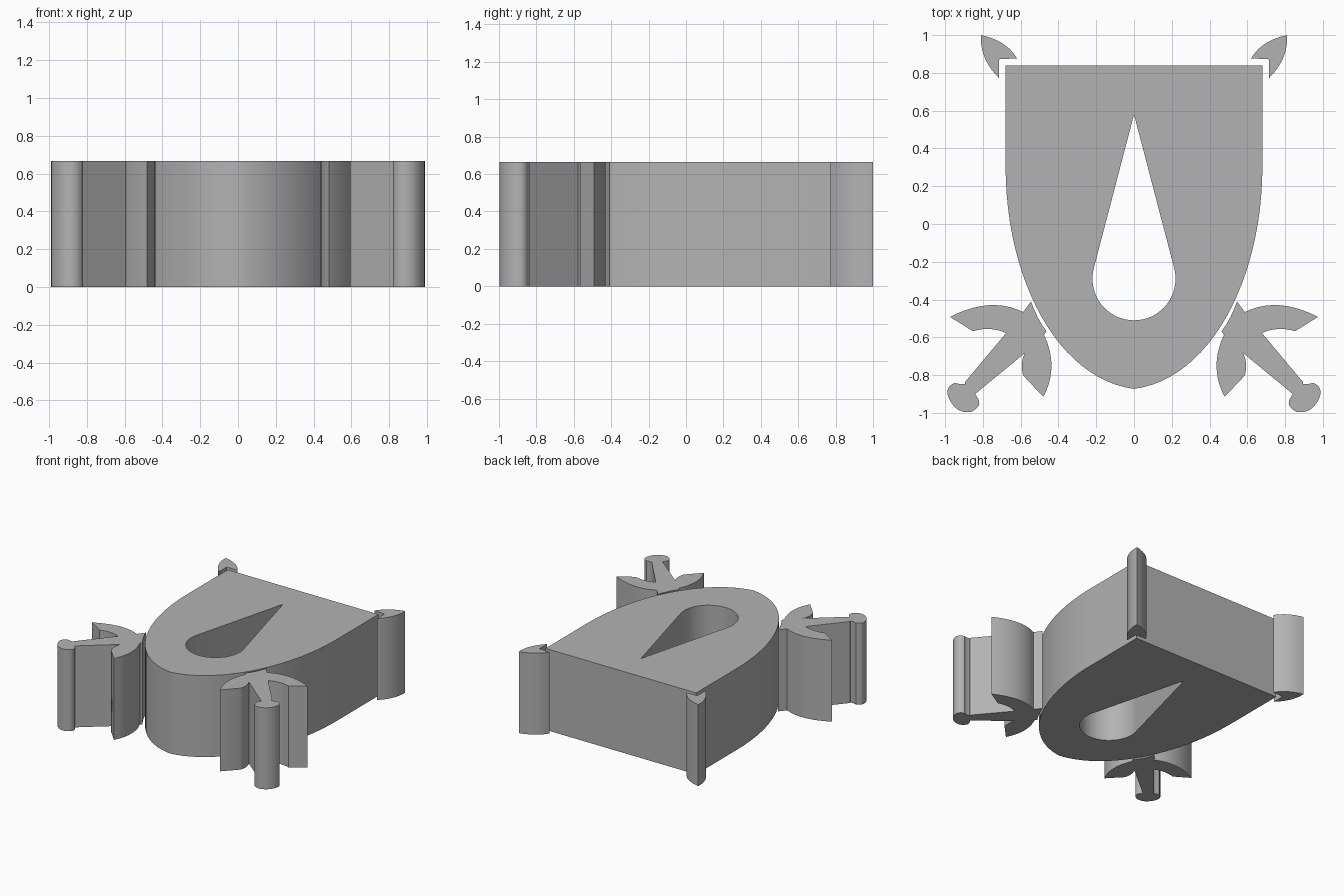
import bpy, bmesh, math
from mathutils import Vector
from mathutils.geometry import interpolate_bezier

if "Cube" in bpy.data.objects:
    bpy.data.objects.remove(bpy.data.objects["Cube"])

HEIGHT = 0.665

grey = bpy.data.materials.new("plain_grey")
grey.use_nodes = True
grey.diffuse_color = (0.45, 0.45, 0.45, 1)
grey.node_tree.nodes["Principled BSDF"].inputs["Base Color"].default_value = grey.diffuse_color


def curve(a, b, c, d, steps):
    return interpolate_bezier(Vector(a), Vector(b), Vector(c), Vector(d), steps + 1)


def bow(a, mid, b, steps=10):
    """Arc from a to b passing through mid."""
    a, mid, b = Vector(a), Vector(mid), Vector(b)
    ctrl = 2 * mid - (a + b) / 2
    return curve(a, a.lerp(ctrl, 2 / 3), b.lerp(ctrl, 2 / 3), b, steps)


def mirrored(half):
    """Close a half outline whose ends lie on the centre line."""
    return half + [(-x, y) for x, y in reversed(half)]


def extrude_outlines(name, loops, side=1):
    """Fill the outlines (inner ones become holes) and extrude them upwards."""
    bm = bmesh.new()
    for loop in loops:
        pts = []
        for p in loop:
            p = Vector((p[0] * side, p[1], 0))
            if all((p - q).length > 1e-4 for q in pts):
                pts.append(p)
        verts = [bm.verts.new(p) for p in pts]
        for i, v in enumerate(verts):
            bm.edges.new((verts[i - 1], v))
    bmesh.ops.triangle_fill(bm, edges=bm.edges[:], use_beauty=True, normal=(0, 0, 1))
    top = bmesh.ops.extrude_face_region(bm, geom=bm.faces[:])["geom"]
    bmesh.ops.translate(bm, vec=(0, 0, HEIGHT),
                        verts=[g for g in top if isinstance(g, bmesh.types.BMVert)])
    bmesh.ops.recalc_face_normals(bm, faces=bm.faces[:])
    mesh = bpy.data.meshes.new(name)
    bm.to_mesh(mesh)
    bm.free()
    mesh.materials.append(grey)
    obj = bpy.data.objects.new(name, mesh)
    bpy.context.collection.objects.link(obj)
    bpy.ops.object.select_all(action="DESELECT")
    obj.select_set(True)
    bpy.context.view_layer.objects.active = obj
    bpy.ops.object.shade_smooth_by_angle(angle=math.radians(30))


# Shield with a teardrop opening
shield = [(0.68, 0.84)] + [tuple(p) for p in curve(
    (0.68, 0.31), (0.68, -0.30), (0.40, -0.82), (0, -0.873), 24)]
r, cy = 0.22, -0.29
drop = [(0, 0.58)] + [(r * math.cos(a), cy + r * math.sin(a)) for a in
                      (math.radians(14.6 - 104.6 * i / 18) for i in range(19))]
extrude_outlines("shield", [mirrored(shield), mirrored(drop)])

# Blade point showing past each upper corner
blade = (bow((0.81, 1.0), (0.695, 0.955), (0.62, 0.877)) + [(0.714, 0.872)]
         + bow((0.714, 0.772), (0.79, 0.88), (0.81, 1.0)))

# Hilt: blade stub, upper guard, grip, pommel, lower guard
hilt = ([(0.545, -0.41), (0.587, -0.466)]
        + bow((0.587, -0.466), (0.77, -0.43), (0.974, -0.492))
        + bow((0.852, -0.568), (0.765, -0.556), (0.677, -0.577))
        + [(0.894, -0.836)]
        + bow((0.894, -0.846), (0.92, -0.847), (0.947, -0.841), 4)
        + bow((0.947, -0.841), (0.985, -0.873), (0.979, -0.926), 6)
        + bow((0.979, -0.926), (0.93, -0.984), (0.862, -0.995), 6)
        + bow((0.862, -0.995), (0.823, -0.963), (0.825, -0.925), 6)
        + [(0.841, -0.90)]
        + bow((0.577, -0.683), (0.594, -0.742), (0.585, -0.804))
        + bow((0.48, -0.915), (0.437, -0.755), (0.476, -0.587))
        + bow((0.463, -0.568), (0.509, -0.495), (0.545, -0.41), 6))

for label, side in (("left", 1), ("right", -1)):
    extrude_outlines("blade_tip_" + label, [blade], side)
    extrude_outlines("sword_hilt_" + label, [hilt], side)
